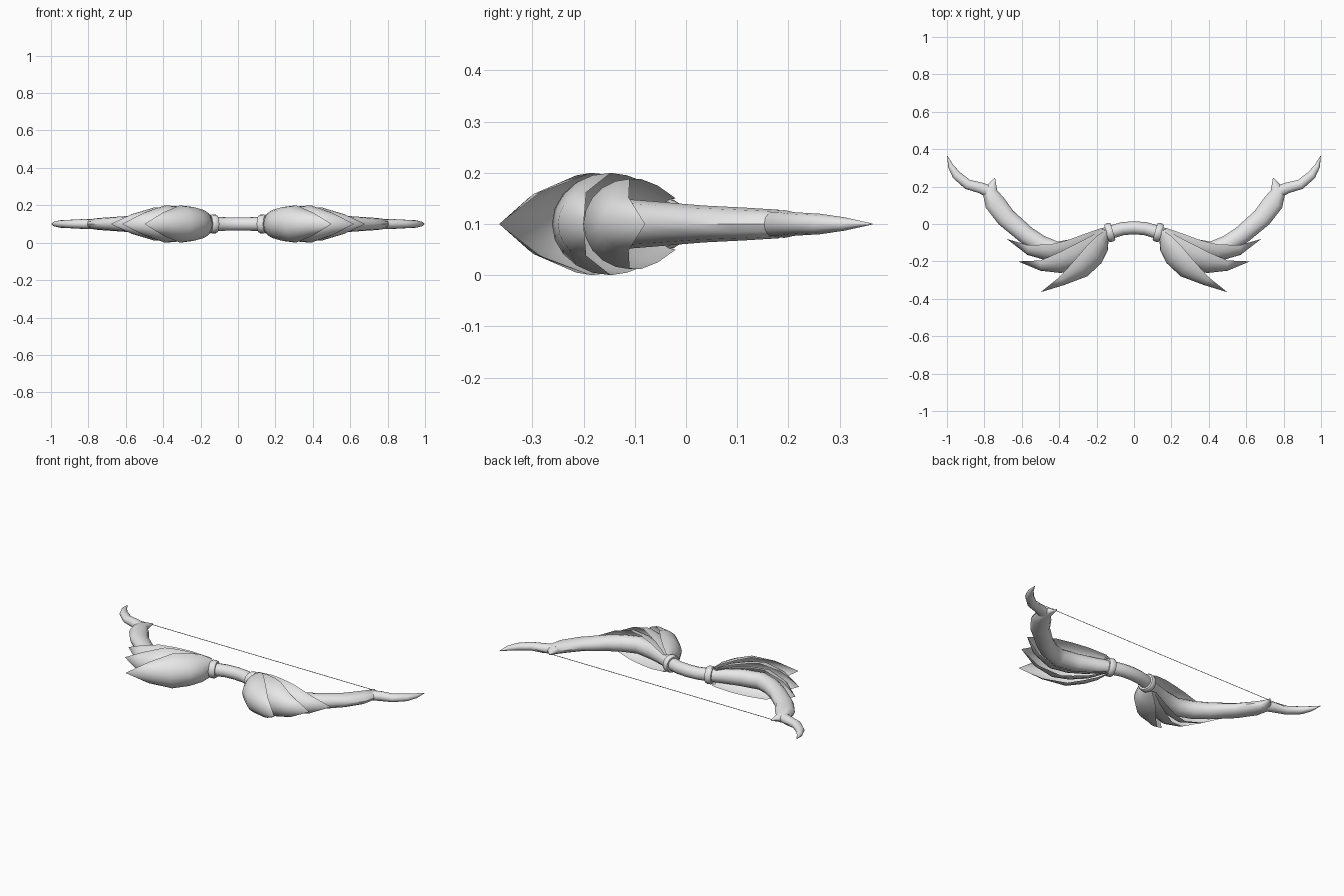
import bpy, bmesh, math
from mathutils import Vector

if "Cube" in bpy.data.objects:
    bpy.data.objects.remove(bpy.data.objects["Cube"])

ZC = 0.1  # mid-plane of the bow

grey = bpy.data.materials.new("plain_grey")
grey.diffuse_color = (0.8, 0.8, 0.8, 1)
grey.use_nodes = True
grey.node_tree.nodes["Principled BSDF"].inputs["Base Color"].default_value = grey.diffuse_color


def finish(name, bm, angle=40):
    """Turn a right-half bmesh into a mirrored, smooth shaded object."""
    bmesh.ops.recalc_face_normals(bm, faces=bm.faces)
    me = bpy.data.meshes.new(name)
    bm.to_mesh(me)
    bm.free()
    me.materials.append(grey)
    ob = bpy.data.objects.new(name, me)
    bpy.context.collection.objects.link(ob)
    bpy.ops.object.select_all(action='DESELECT')
    ob.select_set(True)
    bpy.context.view_layer.objects.active = ob
    bpy.ops.object.shade_smooth_by_angle(angle=math.radians(angle))
    mod = ob.modifiers.new("mirror", 'MIRROR')
    mod.use_clip = True
    mod.merge_threshold = 0.0005
    return ob


def skin(bm, rows, closed):
    n = len(rows[0])
    for a, b in zip(rows, rows[1:]):
        for i in range(n if closed else n - 1):
            j = (i + 1) % n
            bm.faces.new((a[i], a[j], b[j], b[i]))


def tube(name, pts, sides=12, open_start=False, angle=40):
    """Sweep an ellipse along points (x, y, half width, half height)."""
    bm = bmesh.new()
    rows = []
    for k, (x, y, w, h) in enumerate(pts):
        p, q = pts[max(k - 1, 0)], pts[min(k + 1, len(pts) - 1)]
        t = Vector((q[0] - p[0], q[1] - p[1])).normalized()
        if k == 0 and open_start:
            t = Vector((1, 0))
        row = []
        for i in range(sides):
            a = 2 * math.pi * i / sides
            c = w * math.cos(a)
            row.append(bm.verts.new((x - t.y * c, y + t.x * c, ZC + h * math.sin(a))))
        rows.append(row)
    skin(bm, rows, True)
    if not open_start:
        bm.faces.new(rows[0][::-1])
    bm.faces.new(rows[-1])
    return finish(name, bm, angle)


def feather(name, stations, div=10):
    """Curved leaf shell: (ridge x, ridge y, edge x, edge y, half height)."""
    bm = bmesh.new()
    rows = []
    for rx, ry, ex, ey, h in stations:
        row = []
        for i in range(div + 1):
            a = math.pi * (i / div - 0.5)
            f = 1 - math.cos(a)
            row.append(bm.verts.new((rx + (ex - rx) * f, ry + (ey - ry) * f,
                                     ZC + h * math.sin(a))))
        rows.append(row)
    skin(bm, rows, False)
    bmesh.ops.remove_doubles(bm, verts=bm.verts, dist=0.0001)
    return finish(name, bm, 50)


# grip and limbs, ending in the small spur
tube("limb", [
    (0, -.02, .035, .036), (.06, -.025, .035, .036), (.13, -.045, .036, .037),
    (.20, -.08, .040, .042), (.30, -.12, .045, .049), (.41, -.142, .048, .05),
    (.50, -.11, .050, .048), (.575, -.06, .049, .044), (.685, .035, .053, .036),
    (.745, .115, .055, .032), (.772, .18, .040, .028), (.745, .245, .003, .004)],
    open_start=True)

# recurved limb tips
tube("limb_tip", [
    (.755, .165, .035, .026), (.82, .193, .029, .027), (.89, .212, .027, .023),
    (.95, .262, .024, .020), (.98, .31, .015, .013), (.998, .364, .001, .001)])

# rings at both ends of the grip
d = Vector((.96, -.28))
tube("grip_ring", [(.13 + d.x * s, -.045 + d.y * s, r, r) for s, r in
                   ((-.018, .036), (-.018, .046), (-.010, .051), (.010, .051),
                    (.018, .046), (.018, .036))], sides=16)

# three layers of feathers, outermost first
feather("outer_feather", [
    (.135, -.07, .15, -.03, .05), (.14, -.14, .20, -.065, .078),
    (.175, -.21, .25, -.115, .092), (.25, -.28, .31, -.185, .1),
    (.37, -.325, .40, -.285, .062), (.5, -.365, .5, -.365, 0)])
feather("middle_feather", [
    (.15, -.07, .16, -.025, .05), (.19, -.16, .25, -.075, .08),
    (.28, -.232, .33, -.115, .095), (.39, -.262, .39, -.147, .1),
    (.50, -.25, .50, -.195, .062), (.62, -.2, .62, -.2, 0)])
feather("inner_feather", [
    (.165, -.06, .17, -.02, .05), (.23, -.13, .27, -.055, .075),
    (.34, -.18, .36, -.088, .088), (.45, -.2, .45, -.11, .088),
    (.57, -.165, .57, -.112, .052), (.68, -.08, .68, -.08, 0)])

# bow string: a thin upright ribbon between the tips
bm = bmesh.new()
bm.faces.new([bm.verts.new(p) for p in (
    (0, .235, ZC - .002), (.915, .235, ZC - .002),
    (.915, .235, ZC + .002), (0, .235, ZC + .002))])
finish("bow_string", bm)
